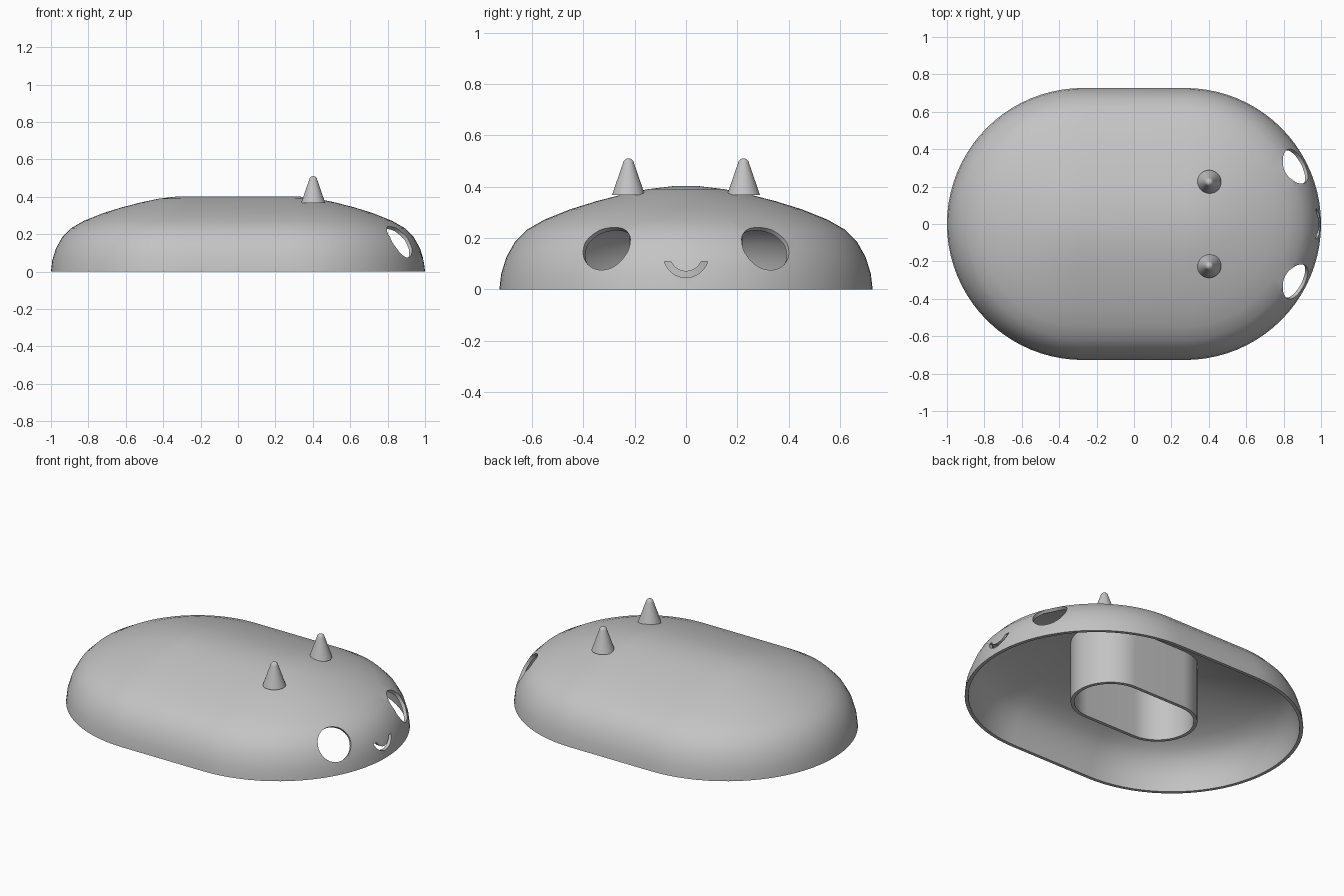
import bpy, bmesh, math
from mathutils import Vector, Matrix

if "Cube" in bpy.data.objects:
    bpy.data.objects.remove(bpy.data.objects["Cube"])

grey = bpy.data.materials.new("plain grey")
grey.use_nodes = True
colour = (0.55, 0.55, 0.55, 1)
grey.diffuse_color = colour
grey.node_tree.nodes["Principled BSDF"].inputs["Base Color"].default_value = colour

HALF = 0.273   # half length of the straight sides
WALL = 0.02


def stadium(half, radius, steps=40):
    """Rounded-end outline lying along x."""
    points = []
    for side in (1, -1):
        for i in range(steps + 1):
            a = math.pi * (i / steps - 0.5)
            points.append((side * (half + radius * math.cos(a)), side * radius * math.sin(a)))
    return points


def make_object(name, bm):
    bmesh.ops.recalc_face_normals(bm, faces=bm.faces)
    mesh = bpy.data.meshes.new(name)
    bm.to_mesh(mesh)
    bm.free()
    mesh.materials.append(grey)
    obj = bpy.data.objects.new(name, mesh)
    bpy.context.collection.objects.link(obj)
    return obj


def loft(name, rings, loop=False):
    """Skin rings of equal length; cap the ends or close into a loop."""
    bm = bmesh.new()
    rows = [[bm.verts.new(p) for p in ring] for ring in rings]
    pairs = list(zip(rows, rows[1:]))
    if loop:
        pairs.append((rows[-1], rows[0]))
    else:
        bm.faces.new(rows[0])
        bm.faces.new(rows[-1])
    for a, b in pairs:
        for i in range(len(a)):
            j = (i + 1) % len(a)
            bm.faces.new((a[i], a[j], b[j], b[i]))
    return make_object(name, bm)


def smooth(obj, angle=35):
    bpy.ops.object.select_all(action='DESELECT')
    obj.select_set(True)
    bpy.context.view_layer.objects.active = obj
    bpy.ops.object.shade_smooth_by_angle(angle=math.radians(angle))


def cut(obj, cutter):
    mod = obj.modifiers.new("cut", 'BOOLEAN')
    mod.operation = 'DIFFERENCE'
    mod.solver = 'EXACT'
    mod.object = cutter
    bpy.context.view_layer.objects.active = obj
    bpy.ops.object.modifier_apply(modifier=mod.name)
    bpy.data.objects.remove(cutter)


# Hollow domed shell: outer profile from crown to rim, then back up inside
profile = [Vector(p) for p in (
    (0.05, 0.402), (0.15, 0.39), (0.25, 0.369), (0.35, 0.343), (0.45, 0.312), (0.55, 0.272),
    (0.62, 0.232), (0.667, 0.184), (0.70, 0.125), (0.72, 0.06), (0.727, 0))]
inner = []
for i, p in enumerate(profile):
    if i == 0:
        normal = Vector((0, 1))
    elif i == len(profile) - 1:
        normal = Vector((1, 0))
    else:
        t = (profile[i + 1] - profile[i - 1]).normalized()
        normal = Vector((-t.y, t.x))
    inner.append(p - normal * WALL)
shell = loft("shell", [[(x, y, p.y) for x, y in stadium(HALF, p.x)]
                       for p in profile + inner[::-1]])

# Round eye openings
for side in (1, -1):
    az, el = math.radians(31), math.radians(35)
    axis = Vector((math.cos(el) * math.cos(az), side * math.cos(el) * math.sin(az), math.sin(el)))
    centre = Vector((0.86, side * 0.305, 0.16)) + axis * 0.03
    turn = axis.to_track_quat('Z', 'Y').to_matrix().to_4x4()
    bm = bmesh.new()
    bmesh.ops.create_cone(bm, cap_ends=True, segments=48, radius1=0.1, radius2=0.1,
                          depth=0.3, matrix=Matrix.Translation(centre) @ turn)
    cut(shell, make_object("eye_cutter", bm))

# Smile opening: lower arc of a ring
arc = []
for radius, drop in ((0.088, 0.026), (0.064, 0.026)):
    start = math.asin(drop / radius)
    row = []
    for i in range(25):
        a = -start - (math.pi - 2 * start) * i / 24
        row.append((radius * math.cos(a), 0.134 + radius * math.sin(a)))
    arc += row if not arc else row[::-1]
cut(shell, loft("smile_cutter", [[(x, y, z) for y, z in arc] for x in (0.85, 1.1)]))
smooth(shell)

# Inner socket: a stadium tube rising into the ceiling
def ceiling(x, y):
    return 0.405 - 0.15 * math.hypot(max(abs(x) - HALF, 0), y)

outer_wall, inner_wall = stadium(0.17, 0.22), stadium(0.17, 0.22 - WALL)
socket = loft("inner_socket", [
    [(x, y, 0) for x, y in outer_wall],
    [(x, y, ceiling(x, y)) for x, y in outer_wall],
    [(x, y, ceiling(x, y)) for x, y in inner_wall],
    [(x, y, 0) for x, y in inner_wall]], loop=True)
smooth(socket)

# Pair of round-tipped horns
horn_profile = [(0.064, 0.368), (0.022, 0.49), (0.019, 0.5), (0.012, 0.507), (0.004, 0.51)]
for side, label in ((1, "back"), (-1, "front")):
    rings = []
    for radius, z in horn_profile:
        rings.append([(0.402 + radius * math.cos(math.tau * i / 40),
                       side * 0.224 + radius * math.sin(math.tau * i / 40), z)
                      for i in range(40)])
    smooth(loft(label + "_horn", rings), 50)
